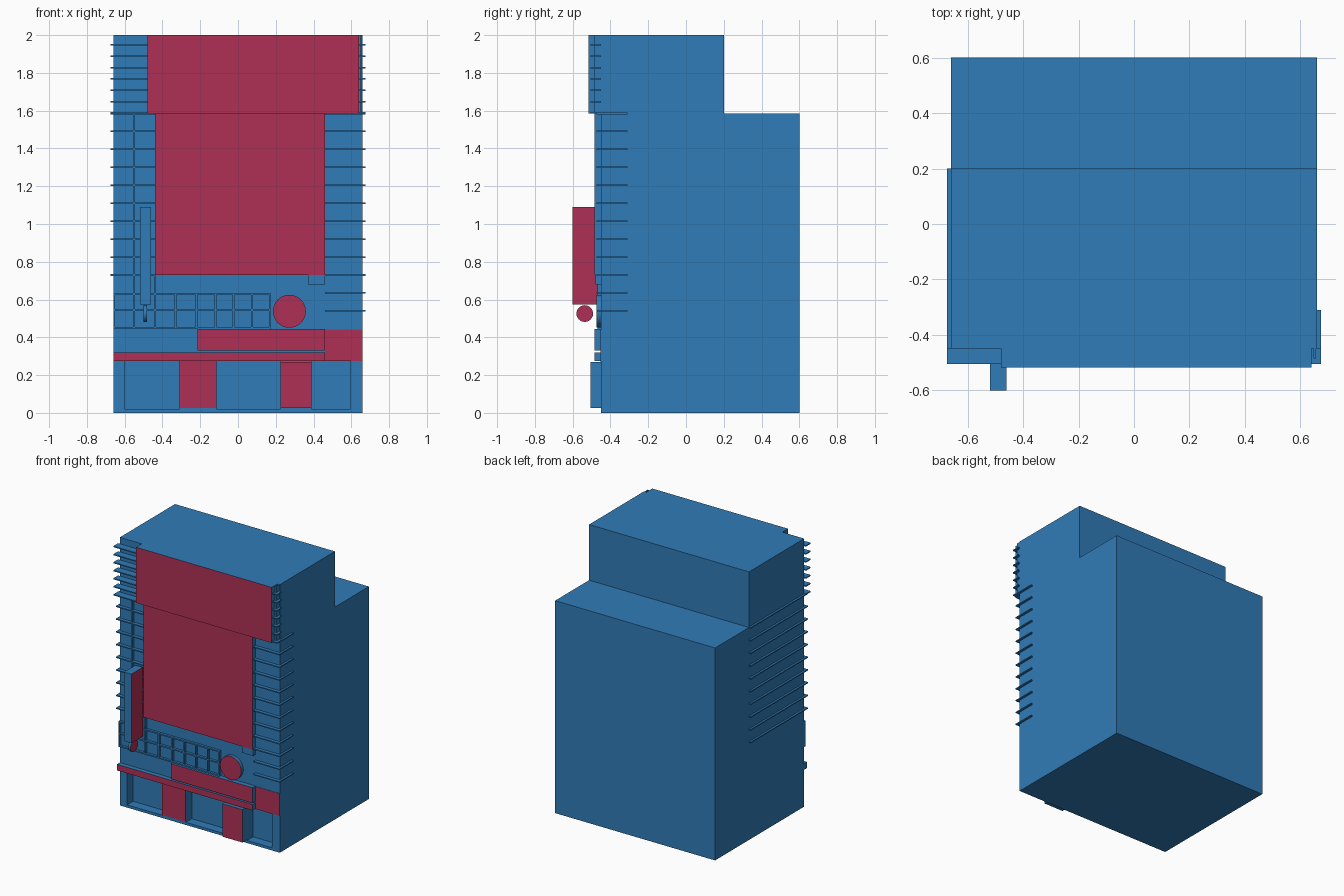
import bpy, bmesh, math
from mathutils import Vector, Matrix

if "Cube" in bpy.data.objects:
    bpy.data.objects.remove(bpy.data.objects["Cube"])


def material(name, color):
    m = bpy.data.materials.new(name)
    m.diffuse_color = color
    m.use_nodes = True
    m.node_tree.nodes["Principled BSDF"].inputs["Base Color"].default_value = m.diffuse_color
    return m


BLUE = material("facade_blue", (0.03, 0.2, 0.48, 1))
RED = material("panel_red", (0.43, 0.03, 0.09, 1))
FRONT, RIGHT, LEFT = Vector((0, -1, 0)), Vector((1, 0, 0)), Vector((-1, 0, 0))
WALL = -0.45


def finish(name, bm, red=()):
    """Make an object; faces pointing along a 'red' direction get the red material."""
    bmesh.ops.recalc_face_normals(bm, faces=bm.faces[:])
    for f in bm.faces:
        f.material_index = int(any(f.normal.dot(d) > 0.95 for d in red))
    me = bpy.data.meshes.new(name)
    bm.to_mesh(me)
    bm.free()
    me.materials.append(BLUE)
    me.materials.append(RED)
    ob = bpy.data.objects.new(name, me)
    bpy.context.collection.objects.link(ob)
    return ob


def add_box(bm, x0, x1, y0, y1, z0, z1):
    mat = Matrix.Translation(((x0 + x1) / 2, (y0 + y1) / 2, (z0 + z1) / 2))
    mat = mat @ Matrix.Diagonal((x1 - x0, y1 - y0, z1 - z0, 1))
    bmesh.ops.create_cube(bm, size=1, matrix=mat)


def boxes(name, items, red=()):
    bm = bmesh.new()
    for it in items:
        add_box(bm, *it)
    return finish(name, bm, red)


def disc(name, center, radius, depth, axis, red):
    bm = bmesh.new()
    rot = Matrix.Rotation(math.pi / 2, 4, axis)
    bmesh.ops.create_cone(bm, cap_ends=True, segments=48, radius1=radius, radius2=radius,
                          depth=depth, matrix=Matrix.Translation(center) @ rot)
    return finish(name, bm, red)


# Stepped tower body: side profile extruded across the width
bm = bmesh.new()
profile = [(WALL, 0), (0.6, 0), (0.6, 1.585), (0.2, 1.585), (0.2, 2), (WALL, 2)]
face = bm.faces.new([bm.verts.new((-0.66, y, z)) for y, z in profile])
ext = bmesh.ops.extrude_face_region(bm, geom=[face])
bmesh.ops.translate(bm, vec=(1.32, 0, 0),
                    verts=[v for v in ext["geom"] if isinstance(v, bmesh.types.BMVert)])
body = finish("tower_body", bm)

# Recessed shop fronts at street level
cutter = boxes("shopfront_cutter", [(x0, x1, -0.6, -0.38, 0.02, 0.274) for x0, x1 in
                                    [(-0.60, -0.31), (-0.115, 0.225), (0.39, 0.595)]])
cutter.hide_render = True
cutter.hide_set(True)
mod = body.modifiers.new("shopfronts", 'BOOLEAN')
mod.operation = 'DIFFERENCE'
mod.solver = 'EXACT'
mod.object = cutter

# Billboards and bands, coloured on their front faces
for name, x0, x1, front, z0, z1 in [
    ("upper_billboard", -0.48, 0.64, -0.517, 1.585, 2.0),
    ("main_billboard", -0.44, 0.46, -0.485, 0.73, 1.585),
    ("sign_band", -0.215, 0.46, -0.485, 0.33, 0.445),
    ("canopy_band", -0.66, 0.46, -0.485, 0.275, 0.32),
    ("corner_panel", 0.46, 0.66, -0.453, 0.275, 0.442),
    ("left_poster", -0.31, -0.115, -0.453, 0.025, 0.275),
    ("right_poster", 0.225, 0.39, -0.505, 0.025, 0.27),
]:
    boxes(name, [(x0, x1, front, WALL + 0.01, z0, z1)], [FRONT])
boxes("small_bracket", [(0.37, 0.46, -0.48, WALL + 0.01, 0.68, 0.73)])

# Thin horizontal ledges wrapping the corners
H = 0.004
lower = [1.585 - 0.095 * i for i in range(12)]
boxes("left_ledges", [(-0.675, -0.44, -0.475, 0.2, z - H, z + H) for z in lower[:10]])
boxes("right_ledges", [(0.46, 0.675, -0.475, -0.31, z - H, z + H) for z in lower])
upper = [1.588 + 0.06 * i for i in range(7)]
boxes("upper_left_ledges", [(-0.675, -0.48, -0.505, WALL, z - H, z + H) for z in upper])
boxes("upper_right_ledges", [(0.64, 0.675, -0.505, WALL, z - H, z + H) for z in upper])

# Window grid bars
B, Y = 0.005, -0.468
grid_x = [-0.655, -0.55, -0.44, -0.33, -0.22, -0.12, -0.023, 0.075, 0.168]
bars = [(x - B, x + B, Y, WALL, 0.45, 0.63) for x in grid_x]
bars += [(-0.66, 0.173, Y, WALL, z - B, z + B) for z in (0.45, 0.545, 0.63)]
bars += [(-0.55 - B, -0.55 + B, Y, WALL, 0.63, 1.585),
         (-0.44 - B, -0.44 + B, Y, WALL, 0.63, 0.73)]
boxes("window_bars", bars)
boxes("upper_corner_bar", [(0.647, 0.656, -0.485, WALL, 1.585, 2.0)])

# Projecting blade sign, its hanging disc and the round wall sign
boxes("blade_sign", [(-0.52, -0.46, -0.6, -0.465, 0.575, 1.09)], [RIGHT, LEFT])
disc("hanging_disc", (-0.49, -0.536, 0.526), 0.044, 0.018, 'Y', [RIGHT, LEFT])
disc("round_sign", (0.272, -0.46, 0.538), 0.087, 0.03, 'X', [FRONT])
